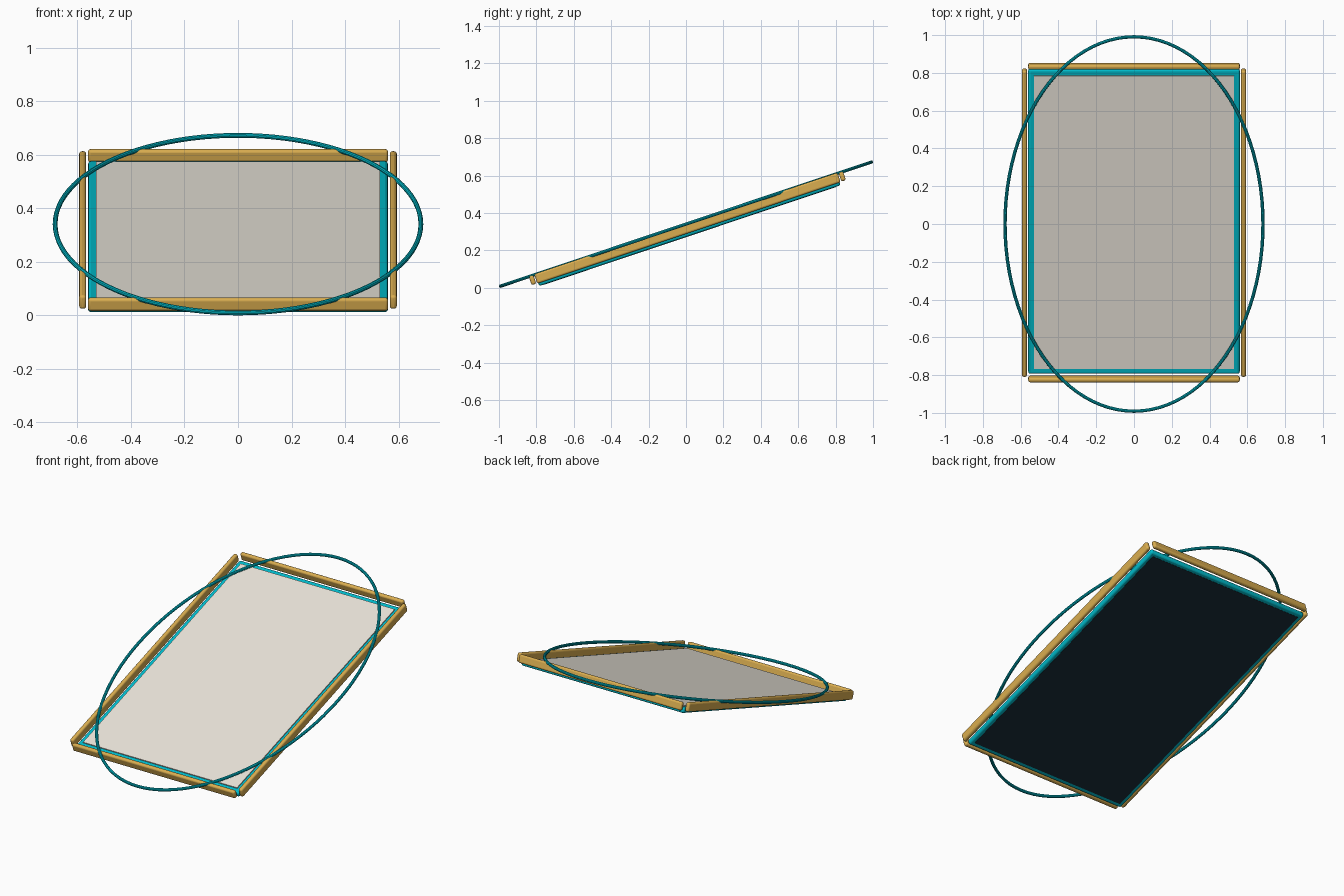
import bpy, math
from mathutils import Matrix

if "Cube" in bpy.data.objects:
    bpy.data.objects.remove(bpy.data.objects["Cube"])

# Everything is laid out flat around the ring's plane, then tilted
TILT = Matrix.Translation((0, 0, 0.3405)) @ Matrix.Rotation(math.radians(18.5), 4, 'X')


def material(name, rgb):
    m = bpy.data.materials.new(name)
    m.diffuse_color = (*rgb, 1)
    m.use_nodes = True
    m.node_tree.nodes["Principled BSDF"].inputs["Base Color"].default_value = m.diffuse_color
    return m


CYAN = material("cyan", (0.0, 0.50, 0.60))
GOLD = material("gold", (0.70, 0.42, 0.08))
CREAM = material("cream", (0.82, 0.78, 0.70))
NAVY = material("navy", (0.01, 0.025, 0.04))


def finish(o, name, mat):
    o.name = name
    o.data.materials.append(mat)
    o.matrix_world = TILT @ Matrix.Translation(o.location)
    bpy.ops.object.shade_smooth_by_angle(angle=math.radians(35))


def box(name, size, loc, mat, bevel=0.0):
    bpy.ops.mesh.primitive_cube_add(size=1, location=loc)
    o = bpy.context.object
    o.data.transform(Matrix.Diagonal((*size, 1)))
    if bevel:
        b = o.modifiers.new("bevel", 'BEVEL')
        b.width = bevel
        b.segments = 3
    finish(o, name, mat)


# Panel body with front sheet and back plate
box("panel_body", (1.12, 1.70, 0.032), (0, 0, -0.049), CYAN, 0.011)
box("front_sheet", (1.06, 1.635, 0.012), (0, 0, -0.033), CREAM)
box("back_plate", (1.07, 1.65, 0.008), (0, 0, -0.0625), NAVY)

# Four gold trim bars around the panel
for s, side, end in ((-1, "left", "lower"), (1, "right", "upper")):
    box(side + "_trim_bar", (0.026, 1.71, 0.054), (s * 0.58, 0, -0.023), GOLD, 0.010)
    box(end + "_trim_bar", (1.12, 0.026, 0.050), (0, s * 0.873, -0.023), GOLD, 0.010)

# Oval ring: round tube swept round an ellipse
A, B, R, N, M = 0.683, 1.045, 0.009, 96, 10
verts, faces = [], []
for i in range(N):
    t = 2 * math.pi * i / N
    nx, ny = B * math.cos(t), A * math.sin(t)
    k = math.hypot(nx, ny)
    for j in range(M):
        p = 2 * math.pi * j / M
        r = R * math.cos(p)
        verts.append((A * math.cos(t) + r * nx / k, B * math.sin(t) + r * ny / k, R * math.sin(p)))
        a, b = i * M, (i + 1) % N * M
        faces.append((a + j, b + j, b + (j + 1) % M, a + (j + 1) % M))
me = bpy.data.meshes.new("oval_ring")
me.from_pydata(verts, [], faces)
ring = bpy.data.objects.new("oval_ring", me)
bpy.context.collection.objects.link(ring)
bpy.ops.object.select_all(action='DESELECT')
ring.select_set(True)
bpy.context.view_layer.objects.active = ring
finish(ring, "oval_ring", CYAN)
